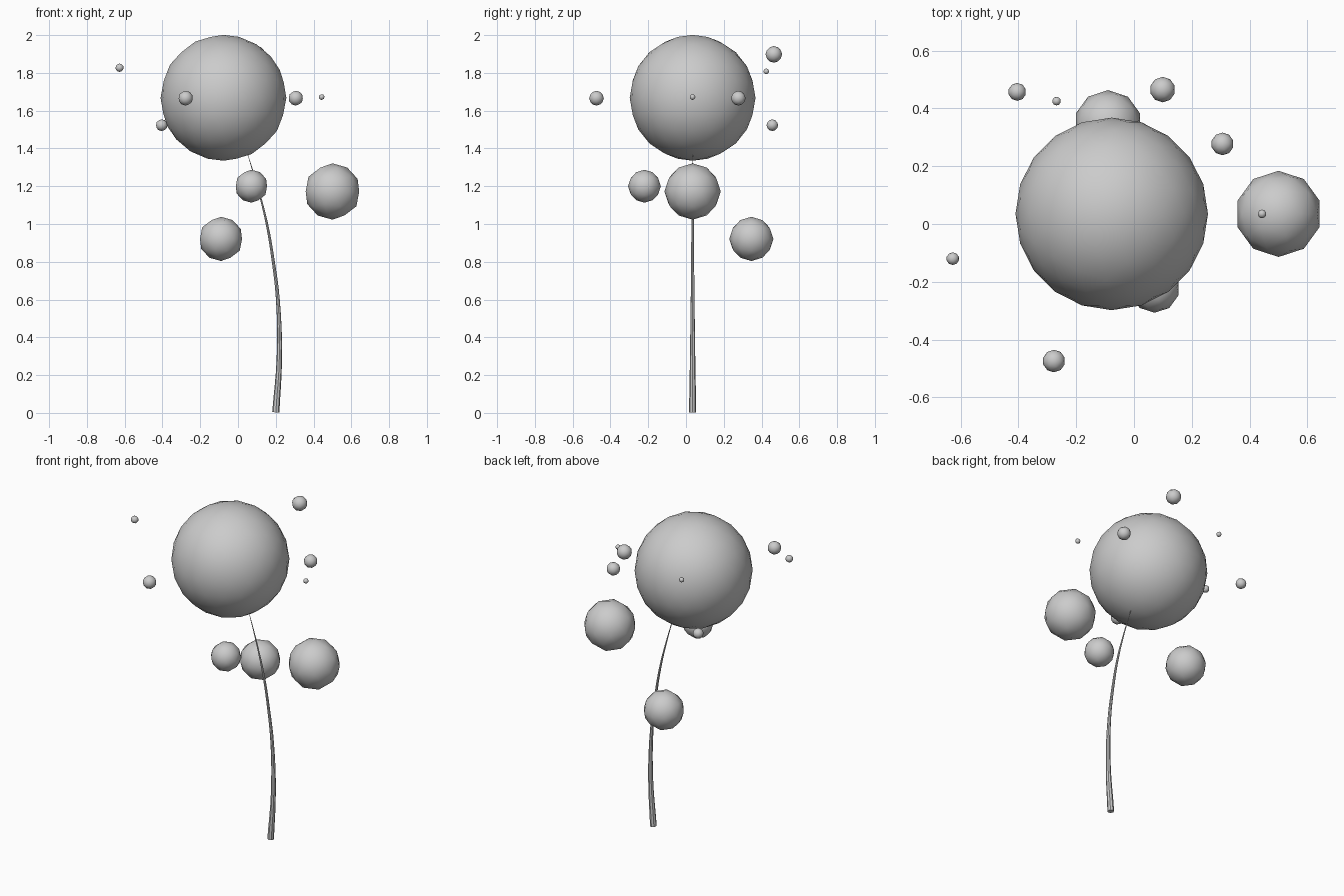
import bpy

if "Cube" in bpy.data.objects:
    bpy.data.objects.remove(bpy.data.objects["Cube"])

# Balls: name, centre, radius, icosphere subdivisions
balls = [
    ("big_ball", (-0.077, 0.035, 1.668), 0.333, 3),
    ("side_ball_right", (0.50, 0.035, 1.172), 0.149, 2),
    ("side_ball_back", (-0.09, 0.346, 0.921), 0.117, 2),
    ("side_ball_front", (0.071, -0.22, 1.20), 0.087, 2),
    ("droplet_front", (-0.277, -0.474, 1.666), 0.039, 2),
    ("droplet_right", (0.306, 0.277, 1.666), 0.039, 2),
    ("droplet_far_right", (0.443, 0.035, 1.672), 0.015, 2),
    ("droplet_left", (-0.627, -0.12, 1.827), 0.022, 2),
    ("droplet_back_left", (-0.404, 0.457, 1.523), 0.031, 2),
    ("droplet_back_top", (0.099, 0.465, 1.898), 0.044, 2),
    ("droplet_back_small", (-0.268, 0.425, 1.808), 0.015, 2),
]
for name, centre, radius, subdivisions in balls:
    bpy.ops.mesh.primitive_ico_sphere_add(
        subdivisions=subdivisions, radius=radius, location=centre)
    bpy.context.object.name = name
    bpy.ops.object.shade_smooth()

# Stem: bent tapering tube (x, z, radius)
path = [(0.20, 0.003, 0.019), (0.219, 0.30, 0.014), (0.211, 0.60, 0.010),
        (0.187, 0.80, 0.008), (0.153, 1.00, 0.0065), (0.108, 1.18, 0.004),
        (0.045, 1.39, 0.001)]
curve = bpy.data.curves.new("stem", "CURVE")
curve.dimensions = "3D"
curve.bevel_depth = 1.0
curve.bevel_resolution = 2
curve.resolution_u = 4
curve.use_fill_caps = True
spline = curve.splines.new("BEZIER")
spline.bezier_points.add(len(path) - 1)
for point, (x, z, radius) in zip(spline.bezier_points, path):
    point.co = (x, 0.035, z)
    point.radius = radius
    point.handle_left_type = point.handle_right_type = "AUTO"
stem = bpy.data.objects.new("stem", curve)
bpy.context.collection.objects.link(stem)
bpy.ops.object.select_all(action="DESELECT")
stem.select_set(True)
bpy.context.view_layer.objects.active = stem
bpy.ops.object.convert(target="MESH")
bpy.ops.object.shade_smooth_by_angle()
